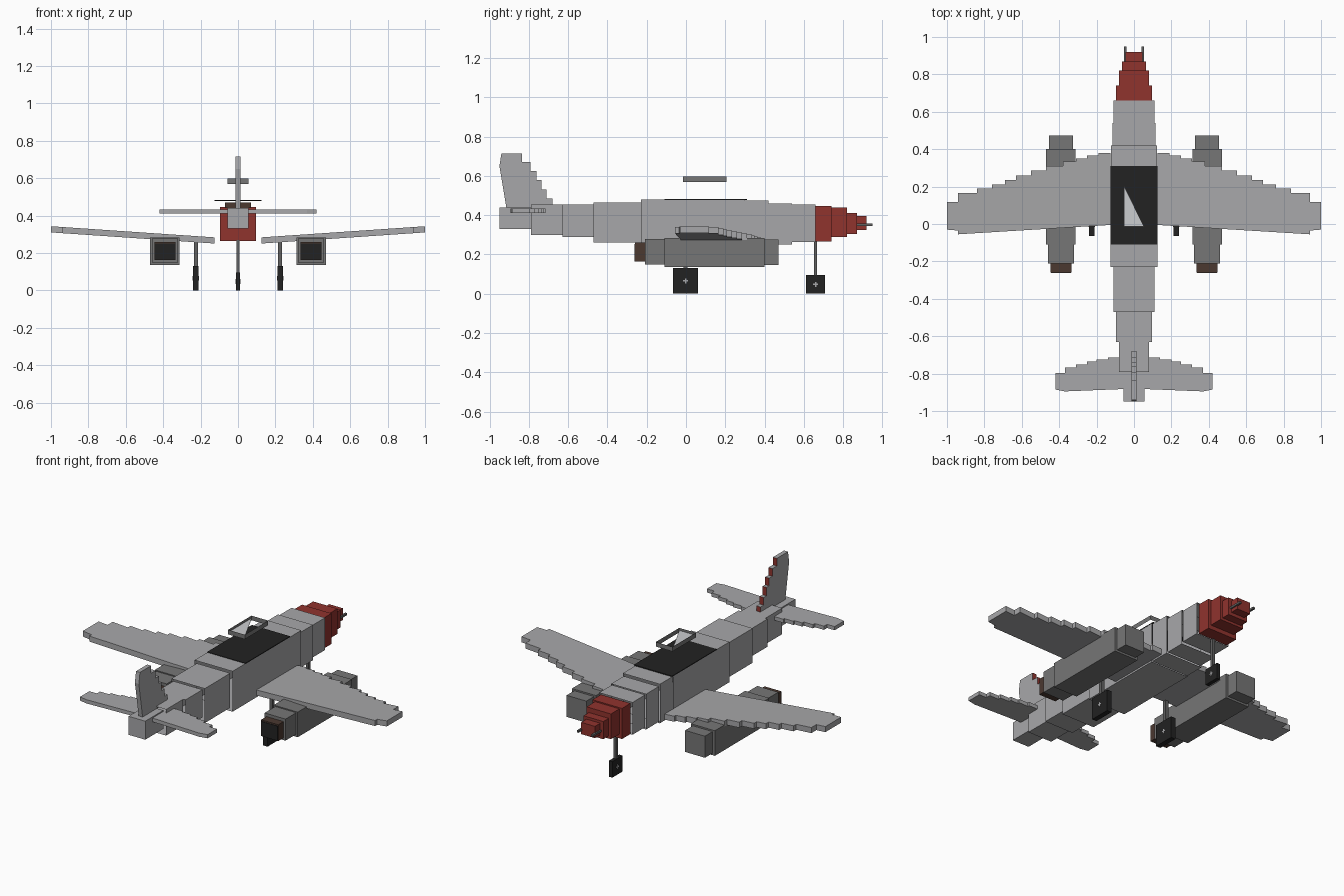
import bpy, bmesh
from mathutils import Vector

if "Cube" in bpy.data.objects:
    bpy.data.objects.remove(bpy.data.objects["Cube"])


def material(name, r, g, b):
    m = bpy.data.materials.new(name)
    m.use_nodes = True
    m.diffuse_color = (r, g, b, 1)
    m.node_tree.nodes["Principled BSDF"].inputs["Base Color"].default_value = (r, g, b, 1)
    return m


GREY = material("airframe grey", 0.39, 0.39, 0.40)
DARK_GREY = material("engine grey", 0.18, 0.18, 0.18)
RED = material("nose red", 0.28, 0.033, 0.027)
BLACK = material("rubber black", 0.016, 0.016, 0.016)
BROWN = material("exhaust brown", 0.07, 0.04, 0.03)
STEEL = material("strut steel", 0.12, 0.12, 0.12)
GLASS = material("pale glass", 0.60, 0.61, 0.63)


def finish(name, bm, mats, mirror=False):
    bmesh.ops.recalc_face_normals(bm, faces=bm.faces)
    mesh = bpy.data.meshes.new(name)
    bm.to_mesh(mesh)
    bm.free()
    for m in mats:
        mesh.materials.append(m)
    ob = bpy.data.objects.new(name, mesh)
    bpy.context.collection.objects.link(ob)
    if mirror:
        ob.modifiers.new("mirror", "MIRROR")
    return ob


def box(name, xs, ys, zs, mat, mirror=False, open_axis=None):
    """Box from ranges; open_axis leaves off both ends along that axis."""
    bm = bmesh.new()
    bmesh.ops.create_cube(bm, size=1)
    for v in bm.verts:
        v.co = Vector([r[0] + (c + 0.5) * (r[1] - r[0]) for c, r in zip(v.co, (xs, ys, zs))])
    if open_axis is not None:
        bm.normal_update()
        ends = [f for f in bm.faces if abs(f.normal[open_axis]) > 0.9]
        bmesh.ops.delete(bm, geom=ends, context="FACES_ONLY")
    return finish(name, bm, [mat], mirror)


def slab(outline, place, thickness):
    """Extrude a 2D outline, put in space by place(a, b)."""
    bm = bmesh.new()
    face = bm.faces.new([bm.verts.new(place(a, b)) for a, b in outline])
    new = bmesh.ops.extrude_face_region(bm, geom=[face])["geom"]
    bmesh.ops.translate(bm, vec=thickness, verts=[g for g in new if isinstance(g, bmesh.types.BMVert)])
    bmesh.ops.recalc_face_normals(bm, faces=bm.faces)
    bm.normal_update()
    return bm


def stepped(edges, heights):
    """Staircase points: one flat tread between each pair of edges."""
    points = []
    for a, b, h in zip(edges, edges[1:], heights):
        points += [(a, h), (b, h)]
    return points


# Fuselage: open sleeves of half width, length and height
sleeves = [
    (0.08, (-0.79, -0.63), (0.30, 0.455)),
    (0.095, (-0.63, -0.47), (0.29, 0.455)),
    (0.11, (-0.47, -0.23), (0.26, 0.465)),
    (0.125, (-0.23, 0.30), (0.24, 0.48)),
    (0.122, (0.30, 0.42), (0.243, 0.475)),
    (0.115, (0.42, 0.54), (0.25, 0.46)),
    (0.11, (0.54, 0.66), (0.263, 0.455)),
]
for i, (w, ys, zs) in enumerate(sleeves):
    box(f"fuselage_section_{i + 1}", (-w, w), ys, zs, GREY, open_axis=1)
box("tail_cone", (-0.055, 0.055), (-0.95, -0.78), (0.33, 0.44), GREY)

# Stepped red nose with two guns
nose = [
    (0.097, (0.66, 0.74), (0.265, 0.447)),
    (0.08, (0.74, 0.82), (0.29, 0.44)),
    (0.065, (0.82, 0.87), (0.305, 0.41)),
    (0.045, (0.87, 0.92), (0.325, 0.395)),
]
for i, (w, ys, zs) in enumerate(nose):
    box(f"nose_step_{i + 1}", (-w, w), ys, zs, RED)
box("nose_gun", (0.041, 0.053), (0.86, 0.95), (0.345, 0.357), STEEL, mirror=True)

# Cockpit opening, seat and canopy frame
box("cockpit_panel", (-0.126, 0.126), (-0.11, 0.31), (0.478, 0.483), BLACK)
box("cockpit_seat", (-0.07, 0.07), (0.05, 0.15), (0.44, 0.47), BROWN)
box("canopy_frame", (-0.055, 0.055), (-0.015, 0.205), (0.57, 0.597), DARK_GREY, open_axis=2)
pane = slab([(-0.053, 0.203), (-0.053, -0.013), (0.053, -0.013)],
            lambda x, y: (x, y, 0.58), (0, 0, 0.003))
finish("canopy_pane", pane, [GLASS])

# Wings: stepped leading edge, raised toward the tips
wing_edges = [0.125, 0.19, 0.25, 0.31, 0.38, 0.47, 0.55, 0.63, 0.69, 0.76, 0.84, 0.94, 1.0]
wing_lead = [0.38, 0.365, 0.35, 0.335, 0.31, 0.285, 0.26, 0.235, 0.21, 0.19, 0.165, 0.118]
wing = stepped(wing_edges, wing_lead) + [(1.0, -0.03), (0.94, -0.035), (0.94, -0.055), (0.125, -0.005)]
finish("wing", slab(wing, lambda x, y: (x, y, 0.242 + 0.068 * x), (0, 0, 0.033)), [GREY], mirror=True)

# Tailplane
tail_edges = [0, 0.08, 0.14, 0.20, 0.25, 0.31, 0.37, 0.42]
tail_lead = [-0.71, -0.715, -0.725, -0.735, -0.75, -0.768, -0.797]
tail = stepped(tail_edges, tail_lead) + [(0.42, -0.885), (0.37, -0.895), (0, -0.88)]
finish("tailplane", slab(tail, lambda x, y: (x, y, 0.411), (0, 0, 0.022)), [GREY], mirror=True)

# Fin: stepped front with red forward-facing edges
fin_edges = [-0.94, -0.835, -0.793, -0.762, -0.737, -0.71, -0.68]
fin_tops = [0.715, 0.67, 0.625, 0.58, 0.53, 0.485]
fin = stepped(fin_edges, fin_tops) + [(-0.68, 0.44), (-0.915, 0.44), (-0.95, 0.65)]
bm = slab(fin, lambda y, z: (-0.013, y, z), (0.026, 0, 0))
for f in bm.faces:
    f.material_index = int(f.normal.y > 0.9)
finish("fin", bm, [GREY, RED])

# Engine nacelles with exhausts
box("nacelle_body", (0.312, 0.47), (-0.11, 0.40), (0.135, 0.284), DARK_GREY, mirror=True)
box("nacelle_rear", (0.322, 0.46), (-0.21, -0.11), (0.15, 0.278), DARK_GREY, mirror=True)
box("nacelle_intake", (0.325, 0.455), (0.40, 0.472), (0.147, 0.275), DARK_GREY, mirror=True)
box("exhaust_pipe", (0.335, 0.447), (-0.26, -0.21), (0.163, 0.26), BROWN, mirror=True)
box("exhaust_opening", (0.338, 0.444), (-0.263, -0.26), (0.165, 0.252), BLACK, mirror=True)


# Landing gear
def gear(name, x, y, half_width, half_length, height, strut, top, mirror):
    mid = height / 2
    box(name + "_wheel", (x - half_width, x + half_width), (y - half_length, y + half_length),
        (0, height), BLACK, mirror)
    box(name + "_strut", (x - strut, x + strut), (y - strut, y + strut), (height, top), STEEL, mirror)
    hub = half_width + 0.002
    for part, a, b in (("bar", 0.013, 0.004), ("post", 0.004, 0.013)):
        box(f"{name}_hub_{part}", (x - hub, x + hub), (y - a, y + a), (mid - b, mid + b), GREY, mirror)


gear("main_gear", 0.225, -0.002, 0.015, 0.063, 0.13, 0.01, 0.26, True)
gear("nose_gear", 0, 0.66, 0.011, 0.048, 0.095, 0.008, 0.27, False)
